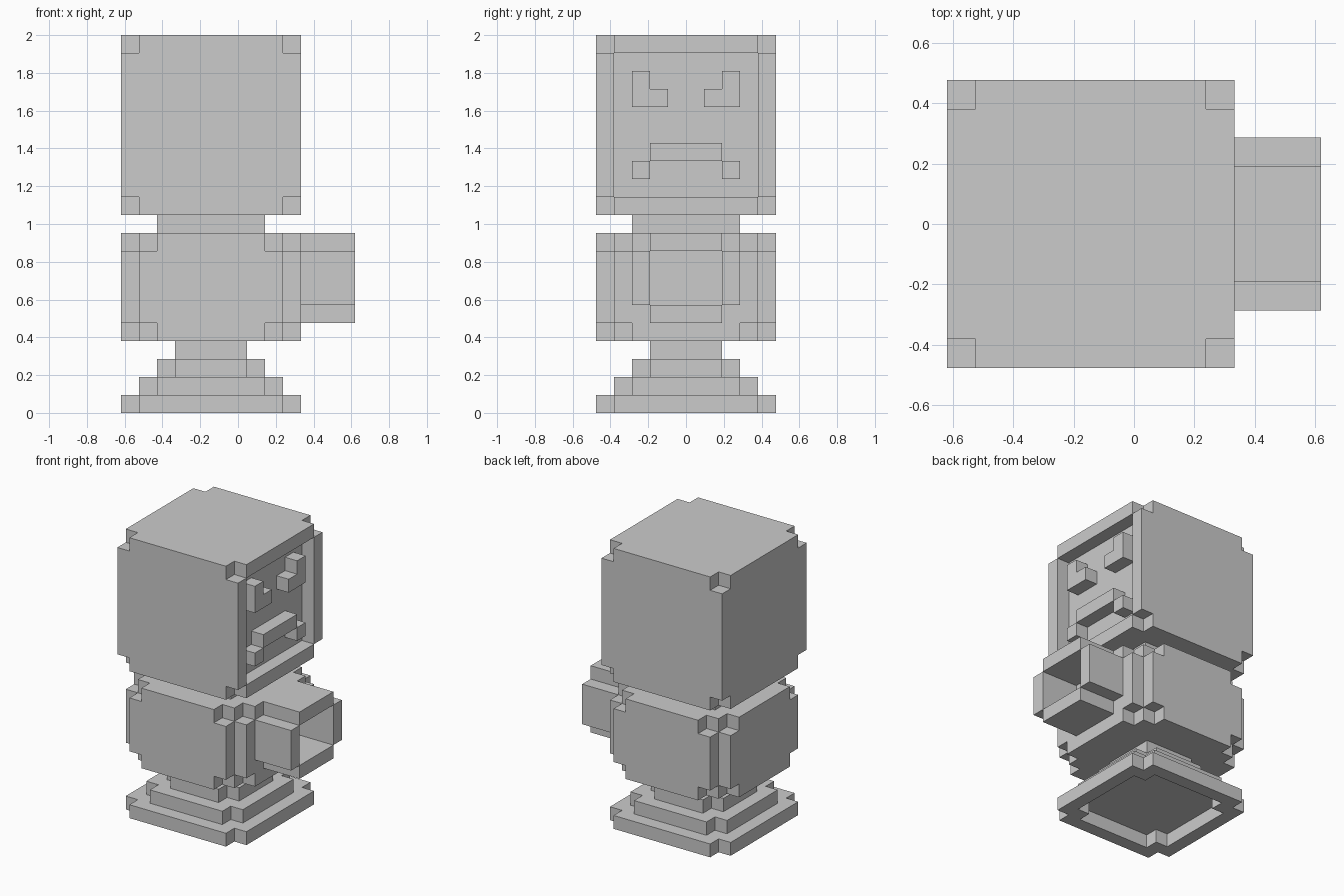
import bpy, bmesh
from mathutils import Vector

if "Cube" in bpy.data.objects:
    bpy.data.objects.remove(bpy.data.objects["Cube"])

U = 2 / 21                      # size of one block
OFFSET = Vector((6.5, 5, 0))    # block-grid point that sits at the origin


def box(x0, x1, y0, y1, z0, z1):
    """Set of grid cells filling a box."""
    return {(x, y, z) for x in range(x0, x1) for y in range(y0, y1) for z in range(z0, z1)}


def slab(a, b, z0, z1, n=1):
    """Square slab from a to b with n-block corners missing."""
    return box(a + n, b - n, a, b, z0, z1) | box(a, b, a + n, b - n, z0, z1)


def part(name, cells):
    """Turn cells into one object, keeping only the outside faces."""
    bm = bmesh.new()
    for c in cells:
        for axis in range(3):
            for side in (0, 1):
                n = list(c)
                n[axis] += 2 * side - 1
                if tuple(n) in cells:
                    continue
                quad = []
                for p, q in ((0, 0), (1, 0), (1, 1), (0, 1)):
                    v = Vector(c)
                    v[axis] += side
                    v[(axis + 1) % 3] += p
                    v[(axis + 2) % 3] += q
                    quad.append(bm.verts.new((v - OFFSET) * U))
                bm.faces.new(quad if side else quad[::-1])
    bmesh.ops.remove_doubles(bm, verts=bm.verts[:], dist=1e-4)
    bmesh.ops.dissolve_limit(bm, angle_limit=0.01, verts=bm.verts[:], edges=bm.edges[:])
    mesh = bpy.data.meshes.new(name)
    bm.to_mesh(mesh)
    bm.free()
    obj = bpy.data.objects.new(name, mesh)
    bpy.context.collection.objects.link(obj)


def mirrored(cells):
    """Cells plus their mirror image across the y centre."""
    return cells | {(x, 9 - y, z) for x, y, z in cells}


# Stepped pedestal: hollow bottom ring, two steps and a stem
part("base", slab(0, 10, 0, 1) - slab(1, 9, 0, 1)
     | slab(1, 9, 1, 2) | slab(2, 8, 2, 3) | box(3, 7, 3, 7, 3, 4))

# Body with chamfer-like stepped corners at top and bottom
body = slab(0, 10, 5, 9)
for z in (4, 9):
    body |= slab(0, 10, z, z + 1, 2) | box(1, 9, 1, 9, z, z + 1)
part("body", body)

# Folded arms: open tube made of top, bottom and two side panels
part("arms", box(10, 13, 3, 7, 9, 10) | box(10, 13, 3, 7, 5, 6)
     | mirrored(box(10, 13, 2, 3, 6, 9)))

# Neck
part("neck", box(2, 8, 2, 8, 10, 11))

# Head: cube without its eight corner blocks, face recessed on the right side
head = slab(0, 10, 11, 12) | box(0, 10, 0, 10, 12, 20) | slab(0, 10, 20, 21)
part("head", head - box(9, 10, 1, 9, 12, 20))

# Face features flush with the frame
part("eyes", mirrored(box(9, 10, 2, 3, 17, 19) | box(9, 10, 3, 4, 17, 18)))
part("mouth", mirrored(box(9, 10, 3, 5, 14, 15) | box(9, 10, 2, 3, 13, 14)))
